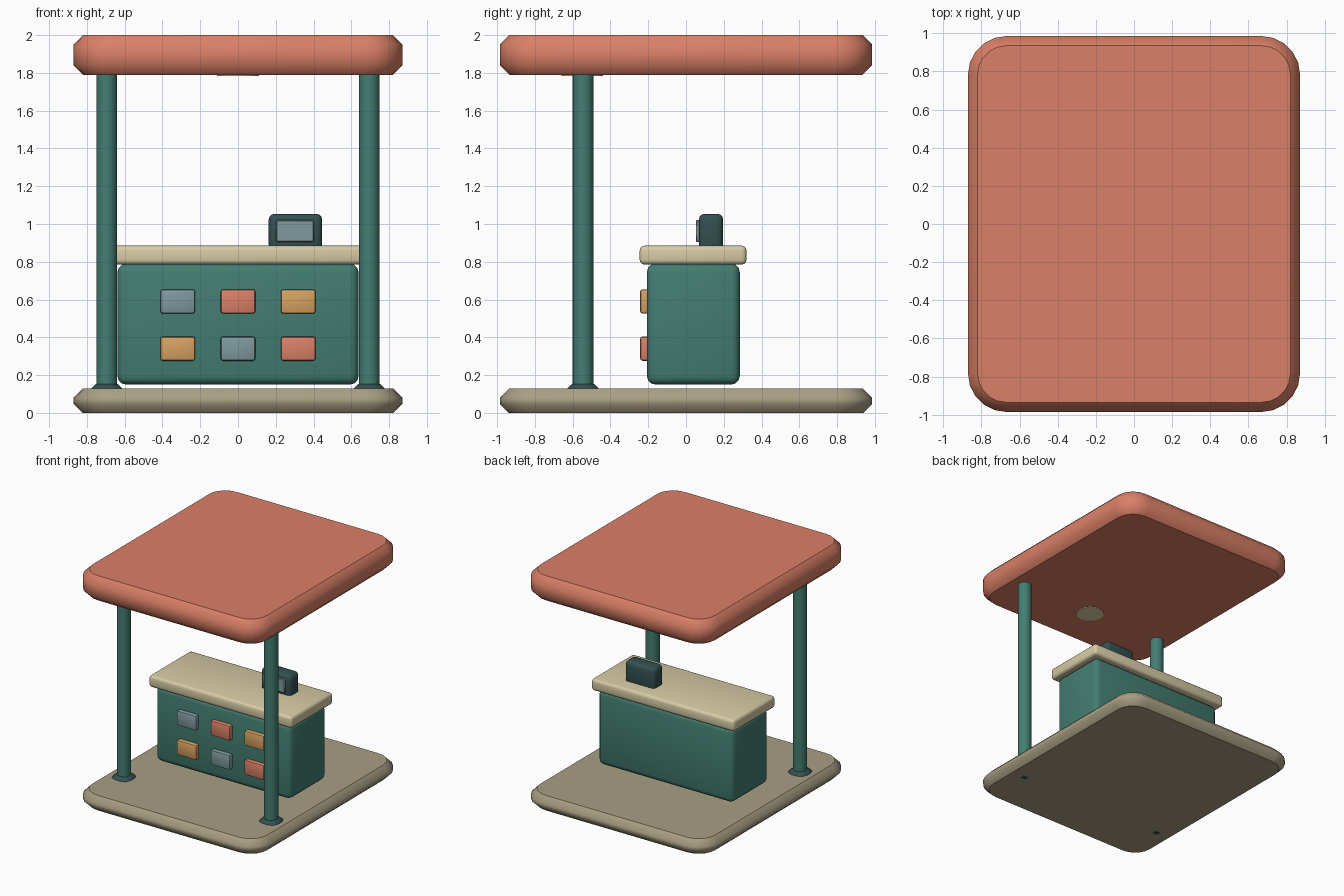
import bpy, bmesh, math
from mathutils import Matrix

cube = bpy.data.objects.get("Cube")
if cube:
    bpy.data.objects.remove(cube, do_unlink=True)


def material(name, rgb):
    m = bpy.data.materials.new(name)
    m.use_nodes = True
    m.diffuse_color = (*rgb, 1)
    m.node_tree.nodes["Principled BSDF"].inputs["Base Color"].default_value = (*rgb, 1)
    return m


coral = material("coral", (0.70, 0.215, 0.135))
teal = material("teal", (0.056, 0.205, 0.165))
cream = material("cream", (0.68, 0.60, 0.38))
stone = material("stone", (0.39, 0.345, 0.225))
amber = material("amber", (0.67, 0.36, 0.12))
blue_grey = material("blue grey", (0.21, 0.32, 0.34))
charcoal = material("charcoal teal", (0.033, 0.08, 0.082))
lamp_glow = material("warm lamp", (0.80, 0.68, 0.42))


def finish(name, bm, mat, angle=40):
    mesh = bpy.data.meshes.new(name)
    bm.to_mesh(mesh)
    bm.free()
    mesh.materials.append(mat)
    ob = bpy.data.objects.new(name, mesh)
    bpy.context.collection.objects.link(ob)
    bpy.ops.object.select_all(action="DESELECT")
    ob.select_set(True)
    bpy.context.view_layer.objects.active = ob
    bpy.ops.object.shade_smooth_by_angle(angle=math.radians(angle))
    return ob


def new_box(x, y, z):
    """Box from three (low, high) ranges."""
    bm = bmesh.new()
    bmesh.ops.create_cube(bm, size=1)
    for v in bm.verts:
        v.co = [r[0] if c < 0 else r[1] for c, r in zip(v.co, (x, y, z))]
    return bm


def rounded_box(name, x, y, z, bevel, mat, segments=3):
    bm = new_box(x, y, z)
    bmesh.ops.bevel(bm, geom=bm.edges[:], offset=bevel, segments=segments,
                    profile=0.5, affect="EDGES", clamp_overlap=True)
    return finish(name, bm, mat)


def slab(name, z, bevel, mat):
    """Plate with rounded plan corners and chamfered rims."""
    bm = new_box((-0.87, 0.87), (-0.985, 0.985), z)
    upright = [e for e in bm.edges if abs(e.verts[0].co.z - e.verts[1].co.z) > 0.01]
    bmesh.ops.bevel(bm, geom=upright, offset=0.2, segments=5, profile=0.5, affect="EDGES")
    rims = [e for e in bm.edges if abs(e.verts[0].co.z - e.verts[1].co.z) < 0.001]
    bmesh.ops.bevel(bm, geom=rims, offset=bevel, segments=1, affect="EDGES")
    # Keep the flat top and bottom crisp while the rim shades smoothly
    for f in bm.faces:
        if abs(f.normal.z) > 0.99:
            for e in f.edges:
                e.smooth = False
    ob = finish(name, bm, mat, 60)
    return ob


def cylinder(name, x, y, z, radius, mat, sides=20):
    bm = bmesh.new()
    bmesh.ops.create_cone(bm, cap_ends=True, segments=sides, radius1=radius, radius2=radius,
                          depth=z[1] - z[0],
                          matrix=Matrix.Translation((x, y, (z[0] + z[1]) / 2)))
    return finish(name, bm, mat)


# Floor and roof
slab("floor", (0, 0.128), 0.047, stone)
slab("roof", (1.79, 2.0), 0.05, coral)
cylinder("ceiling_lamp", 0, -0.55, (1.784, 1.80), 0.11, lamp_glow, 16)

# Two front posts with softened feet
for side, x in (("left", 0.695), ("right", -0.695)):
    y = -0.545
    cylinder(side + "_post", x, y, (0.13, 1.81), 0.055, teal)
    rounded_box(side + "_post_foot", (x - 0.1, x + 0.1), (y - 0.1, y + 0.1),
                (-0.001, 0.162), 0.079, charcoal)

# Counter
rounded_box("counter_body", (-0.638, 0.638), (-0.207, 0.285), (0.15, 0.79), 0.045, teal)
rounded_box("counter_top", (-0.675, 0.675), (-0.245, 0.32), (0.785, 0.885), 0.025, cream)

# Display tiles on the counter front
rows = ((0.59, (blue_grey, coral, amber)), (0.34, (amber, blue_grey, coral)))
for row, (z, mats) in enumerate(rows):
    for col, mat in enumerate(mats):
        x = (col - 1) * 0.319
        rounded_box(f"tile_{row + 1}_{col + 1}", (x - 0.092, x + 0.092), (-0.243, -0.19),
                    (z - 0.064, z + 0.064), 0.013, mat, 2)

# Till with its screen
rounded_box("till", (0.162, 0.446), (0.068, 0.197), (0.86, 1.054), 0.032, charcoal)
rounded_box("till_screen", (0.202, 0.402), (0.052, 0.085), (0.905, 1.02), 0.005, blue_grey, 1)
